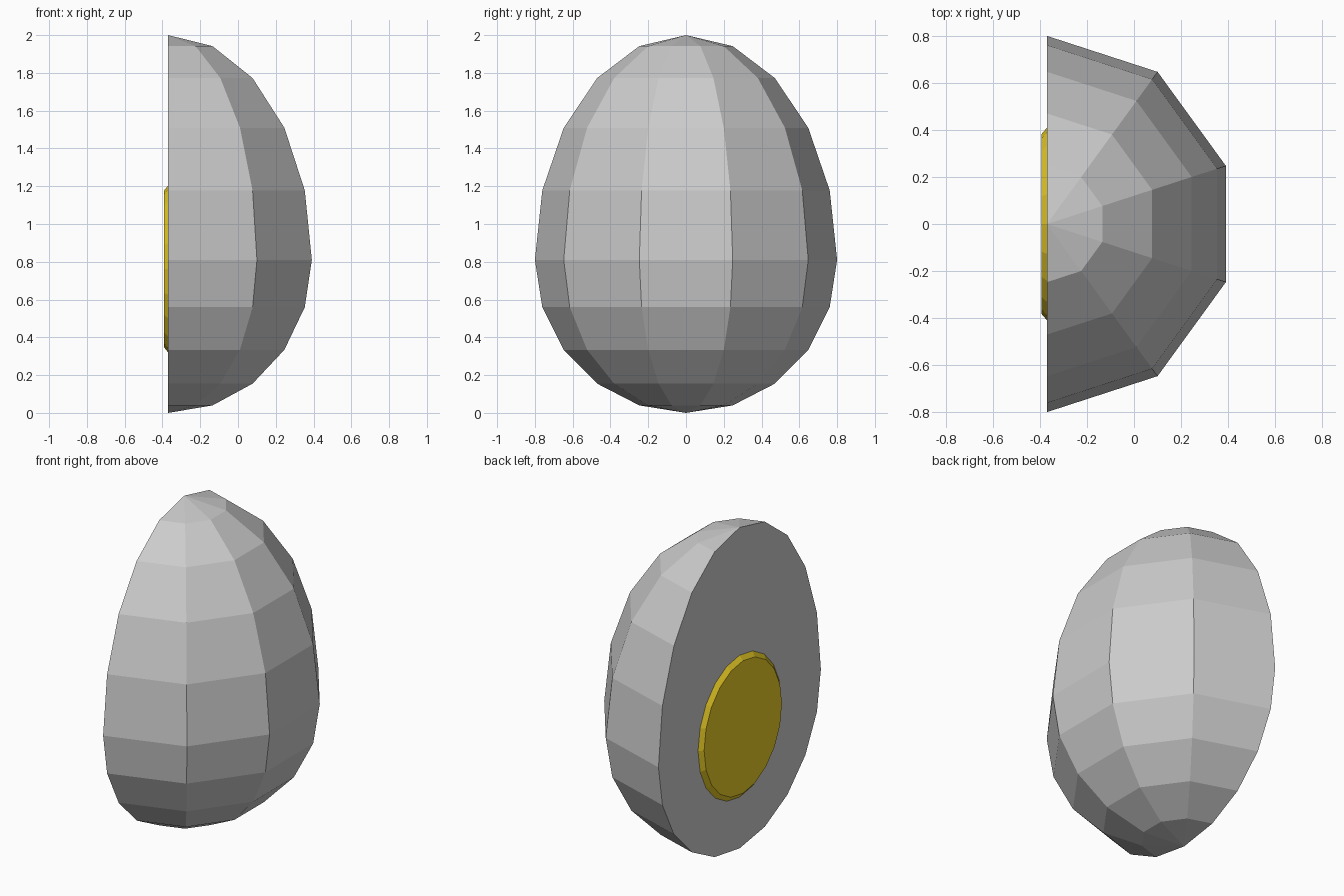
import bpy, bmesh
from math import sin, cos, pi

if "Cube" in bpy.data.objects:
    bpy.data.objects.remove(bpy.data.objects["Cube"])

CUT_X = -0.37   # plane of the flat cut face


def finish(bm, name, color=None):
    bmesh.ops.recalc_face_normals(bm, faces=bm.faces)
    mesh = bpy.data.meshes.new(name)
    bm.to_mesh(mesh)
    bm.free()
    obj = bpy.data.objects.new(name, mesh)
    bpy.context.collection.objects.link(obj)
    if color:
        mat = bpy.data.materials.new(name + "_color")
        mat.diffuse_color = color
        mat.use_nodes = True
        mat.node_tree.nodes["Principled BSDF"].inputs["Base Color"].default_value = mat.diffuse_color
        mesh.materials.append(mat)
    return obj


# Egg half: profile spun through 180 degrees, then closed by the flat cut face
bm = bmesh.new()
profile = []
for i in range(11):
    a = -pi / 2 + i * pi / 10
    z = 0.81 + (1.19 if a > 0 else 0.81) * sin(a)
    profile.append(bm.verts.new((CUT_X, -0.8 * cos(a), z)))
edges = [bm.edges.new(pair) for pair in zip(profile, profile[1:])]
bmesh.ops.spin(bm, geom=profile + edges, cent=(CUT_X, 0, 0), axis=(0, 0, 1),
               angle=pi, steps=5)
bmesh.ops.remove_doubles(bm, verts=bm.verts, dist=0.0005)
rim = [e for e in bm.edges if e.is_boundary]
bmesh.ops.contextual_create(bm, geom=rim)
finish(bm, "egg_white_half")

# Yolk: shallow oval disc with a sloped rim, raised from the cut face
bm = bmesh.new()


def oval(x, ry, rz, n=20):
    return [bm.verts.new((x, ry * sin(2 * pi * i / n), 0.762 + rz * cos(2 * pi * i / n)))
            for i in range(n)]


base = oval(CUT_X, 0.41, 0.442)
front = oval(CUT_X - 0.023, 0.383, 0.413)
bm.faces.new(base)
bm.faces.new(front)
for i in range(20):
    j = (i + 1) % 20
    bm.faces.new((base[i], base[j], front[j], front[i]))
finish(bm, "yolk", (0.8, 0.6, 0.02, 1))
